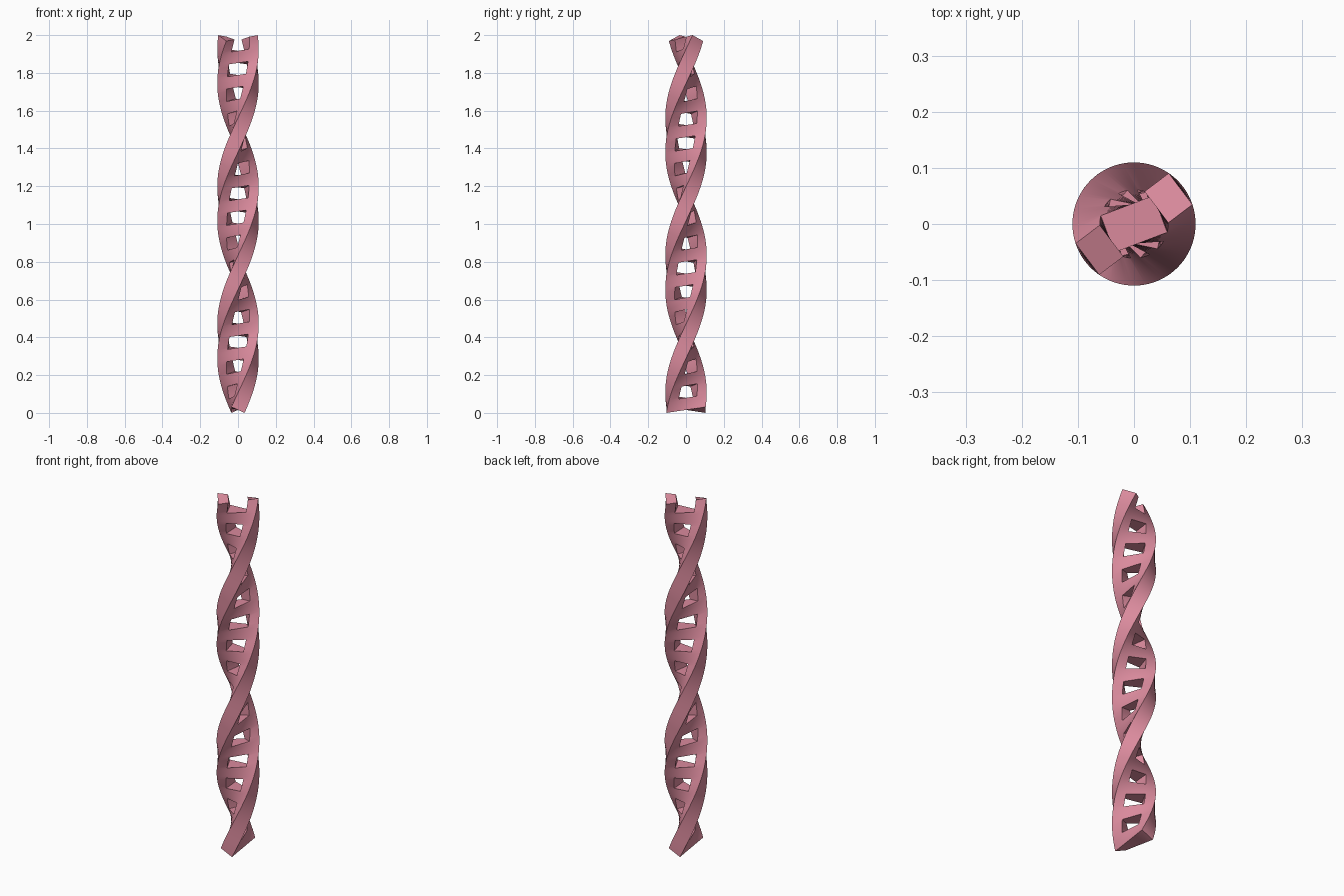
import bpy, bmesh, math

if "Cube" in bpy.data.objects:
    bpy.data.objects.remove(bpy.data.objects["Cube"])

RAIL_OUT, RAIL_IN, HALF_W = 0.104, 0.05, 0.035   # ladder cross-section
TWIST, START = math.radians(487), math.radians(90)
BAYS, SUB = 30, 5                                # rung / gap bays, slices per bay
RATE = TWIST / 1.97                              # radians per unit of height
LIFT = RATE * RAIL_OUT * HALF_W                  # end tilt caused by the twist
LENGTH = 2 - 2 * LIFT
SLICES = BAYS * SUB
US = [-RAIL_OUT, -RAIL_IN, RAIL_IN, RAIL_OUT]


def place(u, v, i):
    """Twist a flat ladder point; slices stay square to the helical rails."""
    t = i / SLICES
    a = START + TWIST * t
    return (u * math.cos(a) - v * math.sin(a),
            u * math.sin(a) + v * math.cos(a),
            LIFT + LENGTH * t - RATE * u * v)


def filled(col, i):
    """Rails are solid all the way; the middle column alternates rung and gap."""
    if not (0 <= col <= 2 and 0 <= i < SLICES):
        return False
    return col != 1 or (i // SUB) % 2 == 0


bm = bmesh.new()
verts = {}


def vert(c, s, i):
    if (c, s, i) not in verts:
        verts[c, s, i] = bm.verts.new(place(US[c], s * HALF_W, i))
    return verts[c, s, i]


def quad(*keys):
    bm.faces.new([vert(*k) for k in keys])


# rails and rungs as one welded skin
for i in range(SLICES):
    for c in range(3):
        if not filled(c, i):
            continue
        quad((c, -1, i), (c + 1, -1, i), (c + 1, -1, i + 1), (c, -1, i + 1))
        quad((c + 1, 1, i), (c, 1, i), (c, 1, i + 1), (c + 1, 1, i + 1))
        if not filled(c - 1, i):
            quad((c, 1, i), (c, -1, i), (c, -1, i + 1), (c, 1, i + 1))
        if not filled(c + 1, i):
            quad((c + 1, -1, i), (c + 1, 1, i), (c + 1, 1, i + 1), (c + 1, -1, i + 1))
        if not filled(c, i - 1):
            quad((c, 1, i), (c + 1, 1, i), (c + 1, -1, i), (c, -1, i))
        if not filled(c, i + 1):
            quad((c, -1, i + 1), (c + 1, -1, i + 1), (c + 1, 1, i + 1), (c, 1, i + 1))

bmesh.ops.recalc_face_normals(bm, faces=bm.faces)
mesh = bpy.data.meshes.new("twisted_ladder")
bm.to_mesh(mesh)
bm.free()

pink = bpy.data.materials.new("dusty_pink")
pink.diffuse_color = (0.70, 0.255, 0.335, 1)
pink.use_nodes = True
pink.node_tree.nodes["Principled BSDF"].inputs["Base Color"].default_value = pink.diffuse_color
mesh.materials.append(pink)

ladder = bpy.data.objects.new("twisted_ladder", mesh)
bpy.context.collection.objects.link(ladder)
bpy.context.view_layer.objects.active = ladder
ladder.select_set(True)
bpy.ops.object.shade_smooth_by_angle(angle=math.radians(35))
